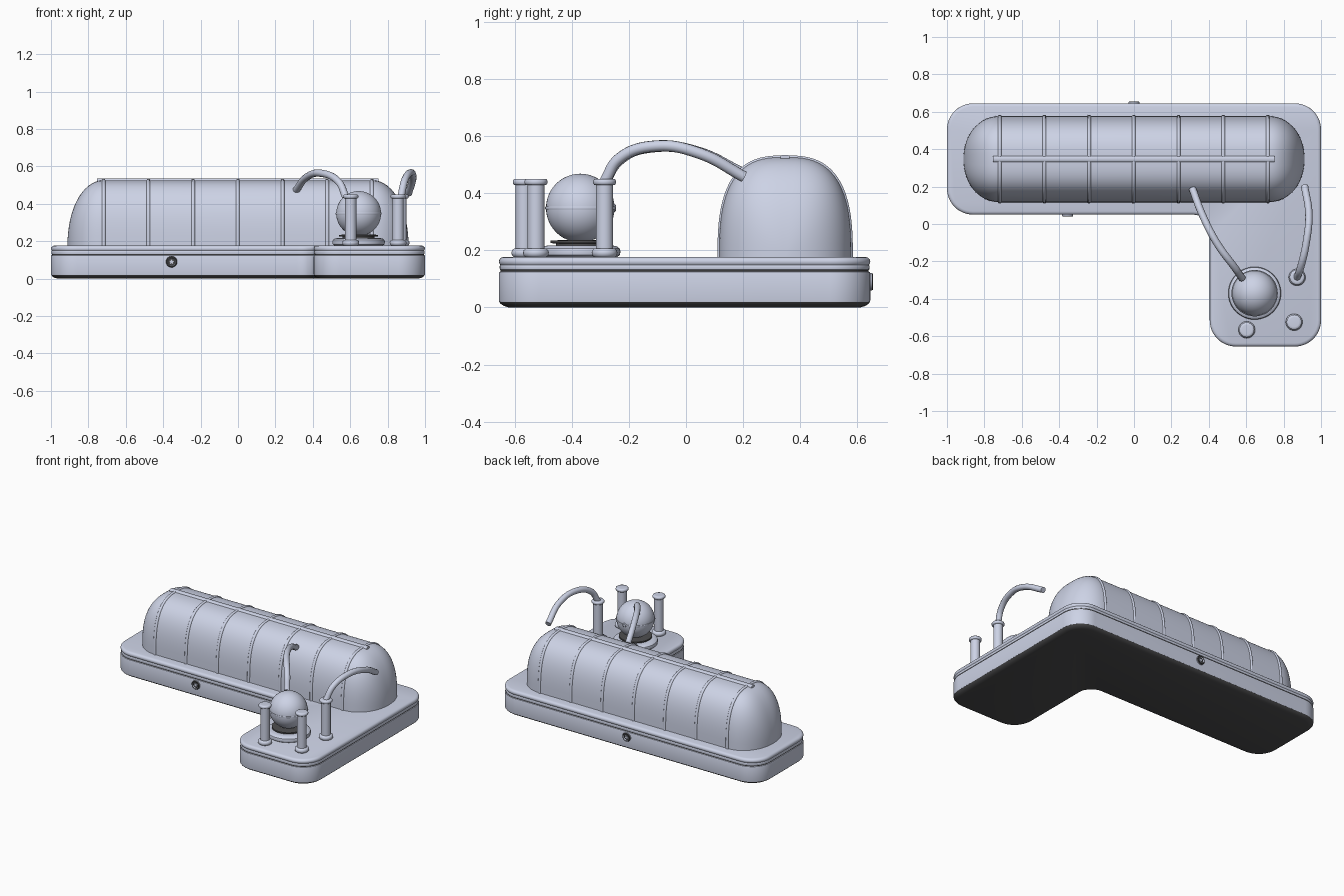
import bpy, bmesh, math
from math import sin, cos, pi, radians
from mathutils import Vector, Matrix

if "Cube" in bpy.data.objects:
    bpy.data.objects.remove(bpy.data.objects["Cube"])


def material(name, col):
    m = bpy.data.materials.new(name)
    m.diffuse_color = (*col, 1)
    m.use_nodes = True
    m.node_tree.nodes["Principled BSDF"].inputs["Base Color"].default_value = m.diffuse_color
    return m


pale = material("pale blue grey", (0.61, 0.65, 0.79))
dark = material("near black", (0.075, 0.075, 0.078))


def finish(ob, angle=35, is_dark=None):
    """Smooth shading; faces whose centre passes is_dark get the dark colour."""
    ob.data.materials.clear()
    ob.data.materials.append(pale)
    ob.data.materials.append(dark)
    for f in ob.data.polygons:
        f.material_index = 1 if is_dark and is_dark(f.center) else 0
    bpy.ops.object.select_all(action='DESELECT')
    ob.select_set(True)
    bpy.context.view_layer.objects.active = ob
    bpy.ops.object.shade_smooth_by_angle(angle=radians(angle))
    return ob


def loft(name, rings, closed=True, caps=True, angle=35, is_dark=None):
    """Skin a list of equal-length point rings."""
    bm = bmesh.new()
    vs = [[bm.verts.new(p) for p in r] for r in rings]
    n = len(rings[0])
    for a, b in zip(vs, vs[1:]):
        for i in range(n if closed else n - 1):
            j = (i + 1) % n
            bm.faces.new((a[i], a[j], b[j], b[i]))
    if caps:
        bm.faces.new(vs[0][::-1])
        bm.faces.new(vs[-1])
    bmesh.ops.remove_doubles(bm, verts=bm.verts, dist=0.0002)
    bmesh.ops.recalc_face_normals(bm, faces=bm.faces)
    me = bpy.data.meshes.new(name)
    bm.to_mesh(me)
    bm.free()
    ob = bpy.data.objects.new(name, me)
    bpy.context.collection.objects.link(ob)
    return finish(ob, angle, is_dark)


def lathe(name, profile, loc, seg=40, tilt=0.0, caps=True, angle=35, is_dark=None):
    """Turn a (radius, height) profile about an axis; tilt rotates about x."""
    m = Matrix.Translation(loc) @ Matrix.Rotation(tilt, 4, 'X')
    rings = [[m @ Vector((r * cos(2 * pi * i / seg), r * sin(2 * pi * i / seg), z))
              for i in range(seg)] for r, z in profile]
    return loft(name, rings, caps=caps, angle=angle, is_dark=is_dark)


# L-shaped base: corner, inward direction, arc start, arc sweep, radius
corners = [(-1, .05, 1, 1, 180, 90, .14), (.405, .05, -1, -1, 90, -90, .09),
           (.405, -.655, 1, 1, 180, 90, .14), (1, -.655, -1, 1, 270, 90, .14),
           (1, .645, -1, -1, 0, 90, .14), (-1, .645, 1, -1, 90, 90, .14)]


def outline(inset, z):
    pts = []
    for x, y, sx, sy, start, sweep, r in corners:
        rad = r - inset if sweep > 0 else r + inset
        for k in range(13):
            a = radians(start + sweep * k / 12)
            pts.append((x + sx * r + rad * cos(a), y + sy * r + rad * sin(a), z))
    return pts


# Dark sole, slab, dark seam and rounded lip
loft("base_sole", [outline(*p) for p in [(.035, 0), (.018, .005), (.006, .013), (.001, .02)]],
     is_dark=lambda c: True)
loft("base_slab", [outline(*p) for p in
     [(.001, .0195), (0, .025), (0, .118), (.002, .124), (.008, .127)]])
loft("base_seam", [outline(.006, .1255), outline(.006, .133)], is_dark=lambda c: True)
loft("base_lip", [outline(*p) for p in
     [(.008, .13), (.004, .132), (.003, .138), (.003, .145), (.005, .149), (.002, .153),
      (0, .16), (.002, .168), (.008, .174), (.018, .177)]], angle=50)

# Rounded long cover
N, CY, Z0 = 2.8, .347, .172


def arch(x, hw, h, seg=40):
    pts = []
    for k in range(seg + 1):
        a = pi * k / seg
        c, s = cos(a), max(sin(a), 0)
        pts.append((x, CY + hw * math.copysign(abs(c) ** (2 / N), c), Z0 + h * s ** (2 / N)))
    return pts


E = 2.1
steps = [(.715 + .197 * sin(k * pi / 40) ** (2 / E), max(cos(k * pi / 40), 0) ** (2 / E))
         for k in range(21)]
stations = [(-x, s) for x, s in reversed(steps)] + steps
loft("long_cover", [arch(x, .231 * s, .354 * s) for x, s in stations],
     closed=False, caps=False, angle=60)

# Hoops across the cover and ridge bar along it
for i in range(7):
    x = -.718 + i * .239
    loft("cover_hoop", [arch(x + dx, .231 + o, .354 + o) for dx, o in
         [(-.01, -.004), (-.009, .002), (-.005, .006), (.005, .006), (.009, .002), (.01, -.004)]],
         closed=False, caps=False, angle=70)
bar = [(-.016, .515), (-.016, .529), (-.011, .534), (.011, .534), (.016, .529), (.016, .515)]
loft("ridge_bar", [[(x, CY + y, z) for y, z in bar] for x in (-.755, .752)], angle=50)

# Ball on its stand, with a dark collar between
ball = (.645, -.37, 0)
lathe("ball_stand", [(.125, .174), (.138, .183), (.141, .195), (.138, .206), (.128, .214),
                     (.112, .217), (.085, .217)], ball, 48)
lathe("ball_collar", [(.085, .216), (.085, .224), (.104, .225), (.104, .234), (.06, .236)],
      ball, 48, is_dark=lambda c: True)
lathe("ball", [(.12 * sin(pi * k / 24), .348 - .12 * cos(pi * k / 24)) for k in range(25)],
      ball, 48, caps=False)
lathe("ball_ring", [(.115, .343), (.122, .343), (.124, .348), (.122, .353), (.115, .353)],
      ball, 48, angle=60)
lathe("ball_nub", [(.014, -.02), (.014, .003), (.01, .007)], (.645, -.252, .348), 16, -pi / 2)

# Three flanged posts
post = [(.036, .176), (.043, .182), (.045, .191), (.043, .2), (.036, .206), (.03, .207),
        (.03, .428), (.036, .429), (.04, .434), (.04, .444), (.036, .449), (.026, .45)]
for x, y in [(.603, -.566), (.856, -.525), (.872, -.285)]:
    lathe("post", post, (x, y, 0), 28, angle=50)


# Curved hoses
def hose(name, pts, r=.0195):
    cu = bpy.data.curves.new(name, 'CURVE')
    cu.dimensions = '3D'
    cu.bevel_depth = r
    cu.bevel_resolution = 4
    cu.resolution_u = 12
    cu.use_fill_caps = True
    sp = cu.splines.new('BEZIER')
    sp.bezier_points.add(len(pts) - 1)
    for bp, p in zip(sp.bezier_points, pts):
        bp.co = p
        bp.handle_left_type = bp.handle_right_type = 'AUTO'
    ob = bpy.data.objects.new(name, cu)
    bpy.context.collection.objects.link(ob)
    bpy.ops.object.select_all(action='DESELECT')
    ob.select_set(True)
    bpy.context.view_layer.objects.active = ob
    bpy.ops.object.convert(target='MESH')
    finish(bpy.context.view_layer.objects.active, 50)


hose("post_hose", [(.872, -.285, .44), (.89, -.235, .52), (.92, -.105, .565),
                   (.935, .05, .538), (.912, .203, .457)])
hose("ball_hose", [(.578, -.29, .43), (.54, -.235, .515), (.445, -.105, .563),
                   (.365, .05, .541), (.312, .19, .474)])

# Round sockets with a star stud, front and back; dark face inside a pale wall
for side, x, y, tilt, s in [("front", -.355, .05, pi / 2, -1), ("back", 0, .645, -pi / 2, 1)]:
    loc = Vector((x, y, .09))
    lathe(side + "_socket", [(.03, -.006), (.03, .006), (.027, .01), (.022, .01),
                             (.019, .005), (.019, .001)], loc, 28, tilt,
          is_dark=lambda c: abs(c.y - y) < .0095 and (c - loc).length < .0215
          or abs(c.y - y) > .0075)
    m = Matrix.Translation(loc) @ Matrix.Rotation(tilt, 4, 'X')
    star = [(.015 if i % 2 == 0 else .007, pi / 2 + i * pi / 5) for i in range(10)]
    loft(side + "_stud", [[m @ Vector((r * cos(a), r * sin(a), z)) for r, a in star]
                          for z in (0, .007)])
